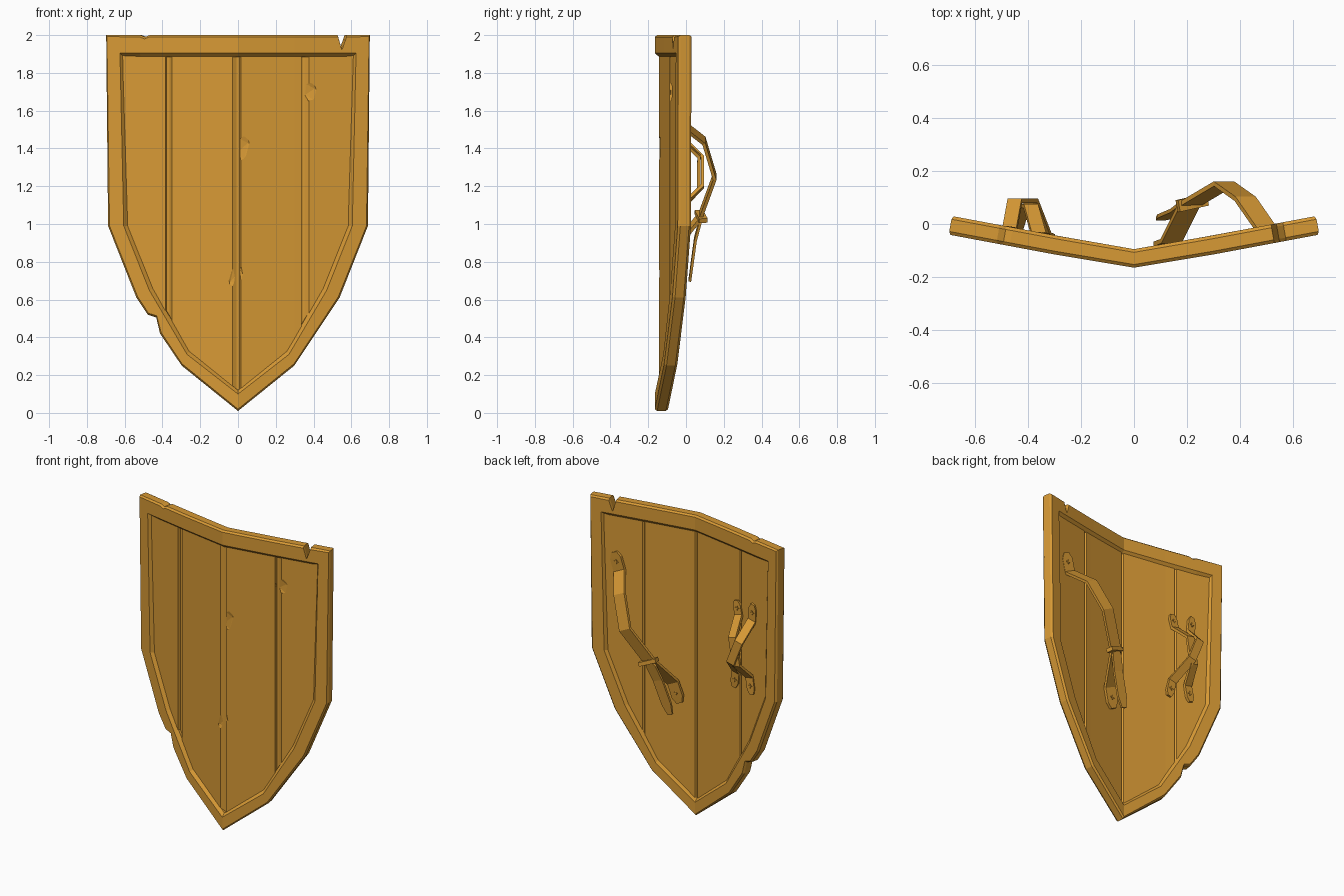
import bpy, bmesh
from mathutils import Vector, Matrix

cube = bpy.data.objects.get("Cube")
if cube:
    bpy.data.objects.remove(cube, do_unlink=True)

wood = bpy.data.materials.new("ochre")
wood.use_nodes = True
COLOR = (0.68, 0.32, 0.035, 1)
wood.diffuse_color = COLOR
wood.node_tree.nodes["Principled BSDF"].inputs["Base Color"].default_value = COLOR


def finish(name, bm):
    bmesh.ops.recalc_face_normals(bm, faces=bm.faces)
    mesh = bpy.data.meshes.new(name)
    bm.to_mesh(mesh)
    bm.free()
    mesh.materials.append(wood)
    obj = bpy.data.objects.new(name, mesh)
    bpy.context.collection.objects.link(obj)
    return obj


def skin(bm, rings, closed=False):
    """Join equal rings of points into a tube, capped unless closed."""
    loops = [[bm.verts.new(p) for p in ring] for ring in rings]
    n = len(loops[0])
    pairs = list(zip(loops, loops[1:]))
    if closed:
        pairs.append((loops[-1], loops[0]))
    for a, b in pairs:
        for i in range(n):
            j = (i + 1) % n
            bm.faces.new((a[i], a[j], b[j], b[i]))
    if not closed:
        bm.faces.new(loops[0])
        bm.faces.new(loops[-1])


def interp(points, t):
    for (a, va), (b, vb) in zip(points, points[1:]):
        if t <= b:
            return va + (vb - va) * (t - a) / (b - a)
    return points[-1][1]


def front(x):
    """Depth of the folded front surface."""
    return interp([(0, -0.165), (0.3, -0.115), (0.7, -0.04)], abs(x))


# Rim: outer and inner outline pairs (outer x, z, inner x, z)
half = [(0.3, 0.25, 0.27, 0.31), (0.54, 0.61, 0.47, 0.65),
        (0.69, 0.99, 0.605, 0.99), (0.7, 2, 0.625, 1.905)]
chipped = [(0.415, 0.42, 0.36, 0.463), (0.435, 0.505, 0.41, 0.548), (0.48, 0.52, 0.43, 0.582)]
top = [(0.575, 2), (0.55, 1.93), (0.53, 2), (0.3, 2), (0, 2), (-0.3, 2),
       (-0.47, 2), (-0.495, 1.99), (-0.52, 2)]
left = half[:1] + chipped + half[1:]
outline = [(0, 0.01, 0, 0.1)] + half
outline += [(x, z, x, 1.905) for x, z in top]
outline += [(-a, b, -c, d) for a, b, c, d in reversed(left)]

rings = []
for ox, oz, ix, iz in outline:
    out, inn = Vector((ox, 0, oz)), Vector((ix, 0, iz))
    step = (inn - out).normalized()

    def at(p, depth, lean=0.18):
        tilt = lean * depth * (-1 if p.x > 0.01 else 1 if p.x < -0.01 else 0)
        return Vector((p.x + tilt, front(p.x) + depth, p.z))
    rings.append([at(out + step * 0.01, 0), at(out, 0.012), at(out, 0.058),
                  at(out + step * 0.01, 0.07), at(inn, 0.07),
                  at(inn + step * 0.02, 0.052), at(inn + step * 0.02, 0.022), at(inn, 0)])
bm = bmesh.new()
skin(bm, rings, closed=True)
finish("rim", bm)

# Planks: folded board with grooves, trimmed to the rim opening
lower = [(0, 0.09), (0.27, 0.3), (0.47, 0.64), (0.61, 0.99), (0.635, 1.9)]
grooves = [(-0.385, -0.37, -0.35), (-0.03, 0, 0.015), (0.335, 0.345, 0.375)]
columns = {x: (0, 0) for x in (-0.635, -0.61, -0.47, -0.3, -0.27, 0.27, 0.3, 0.47, 0.61, 0.635)}
for a, b, c in grooves:
    columns.update({a: (0, 0), b: (0.018, 0.008), c: (0, 0), b - 0.008: (0.016, 0), b + 0.008: (0.016, 0)})
rings = []
for x in sorted(columns):
    cut, back_cut = columns[x]
    y0, y1, z0 = front(x) + 0.02 + cut, front(x) + 0.056 - back_cut, interp(lower, abs(x))
    rings.append([(x, y0, z0), (x, y1, z0), (x, y1, 1.92), (x, y0, 1.92)])
bm = bmesh.new()
skin(bm, rings)
planks = finish("planks", bm)

# Worn chips along the plank edges
for x, z, w, h in [(0.02, 1.4, 0.05, 0.09), (-0.015, 0.72, 0.04, 0.07), (0.38, 1.7, 0.05, 0.06)]:
    bm = bmesh.new()
    bmesh.ops.create_icosphere(bm, subdivisions=1, radius=1)
    bmesh.ops.scale(bm, vec=(w, 0.014, h), verts=bm.verts)
    bmesh.ops.rotate(bm, cent=(0, 0, 0), matrix=Matrix.Rotation(0.5, 3, "Y"), verts=bm.verts)
    bmesh.ops.translate(bm, vec=(x, front(x) + 0.018, z), verts=bm.verts)
    cutter = finish("chip_cutter", bm)
    cutter.hide_render = True
    mod = planks.modifiers.new("chip", "BOOLEAN")
    mod.operation, mod.object = "DIFFERENCE", cutter
    bpy.context.view_layer.objects.active = planks
    bpy.ops.object.modifier_apply(modifier=mod.name)
    bpy.data.objects.remove(cutter, do_unlink=True)


def box(name, center, size, matrix=Matrix.Identity(3)):
    bm = bmesh.new()
    bmesh.ops.create_cube(bm, size=1)
    bmesh.ops.scale(bm, vec=size, verts=bm.verts)
    bmesh.ops.transform(bm, matrix=matrix.to_4x4(), verts=bm.verts)
    bmesh.ops.translate(bm, vec=center, verts=bm.verts)
    return finish(name, bm)


def strap(name, path, width, thick=0.018, rivets=True):
    """Flat band along a path with clipped ends and a cross rivet at each end."""
    pts = [Vector(p) for p in path]
    side = (pts[-1] - pts[0]).cross(Vector((0, 1, 0))).normalized()
    ends = (pts[0].lerp(pts[1], 0.3), pts[-1].lerp(pts[-2], 0.3))
    pts = [pts[0], ends[0]] + pts[1:-1] + [ends[1], pts[-1]]
    rings = []
    for i, p in enumerate(pts):
        tangent = (pts[min(i + 1, len(pts) - 1)] - pts[max(i - 1, 0)]).normalized()
        n = tangent.cross(side).normalized() * thick / 2
        w = side * width * (0.25 if i in (0, len(pts) - 1) else 0.5)
        rings.append([p - w - n, p + w - n, p + w + n, p - w + n])
    bm = bmesh.new()
    skin(bm, rings)
    finish(name, bm)
    if rivets:
        for a, b in ((pts[0], pts[2]), (pts[-1], pts[-3])):
            c = a.lerp(b, 0.5) + Vector((0, thick / 2 + 0.001, 0))
            box(name + "_rivet", c, (0.028, 0.006, 0.007))
            box(name + "_rivet", c, (0.007, 0.006, 0.028))


# Arm strap with buckle and loose tail
strap("arm_strap", [(0.535, -0.015, 1.65), (0.5, -0.02, 1.53), (0.42, 0.095, 1.44),
                    (0.34, 0.152, 1.25), (0.21, 0.075, 1.04), (0.14, -0.065, 0.87),
                    (0.1, -0.08, 0.74)], 0.085)
strap("strap_tail", [(0.215, 0.085, 1.05), (0.17, 0.05, 0.92), (0.1, 0.02, 0.7)],
      0.07, 0.014, rivets=False)
turn = Matrix.Rotation(0.4, 3, "Y") @ Matrix.Rotation(0.2, 3, "Z")
box("buckle", (0.22, 0.08, 1.04), (0.12, 0.045, 0.025), turn)

# Crossed hand grip straps
strap("grip_strap_inner", [(-0.34, -0.045, 1.55), (-0.36, -0.04, 1.46), (-0.39, 0.068, 1.36),
                           (-0.42, 0.068, 1.18), (-0.45, -0.025, 1.08), (-0.47, -0.022, 0.97)], 0.055)
strap("grip_strap_outer", [(-0.48, -0.02, 1.57), (-0.47, -0.022, 1.46), (-0.45, 0.088, 1.35),
                           (-0.39, 0.088, 1.2), (-0.34, -0.04, 1.08), (-0.32, -0.05, 0.97)], 0.055)
